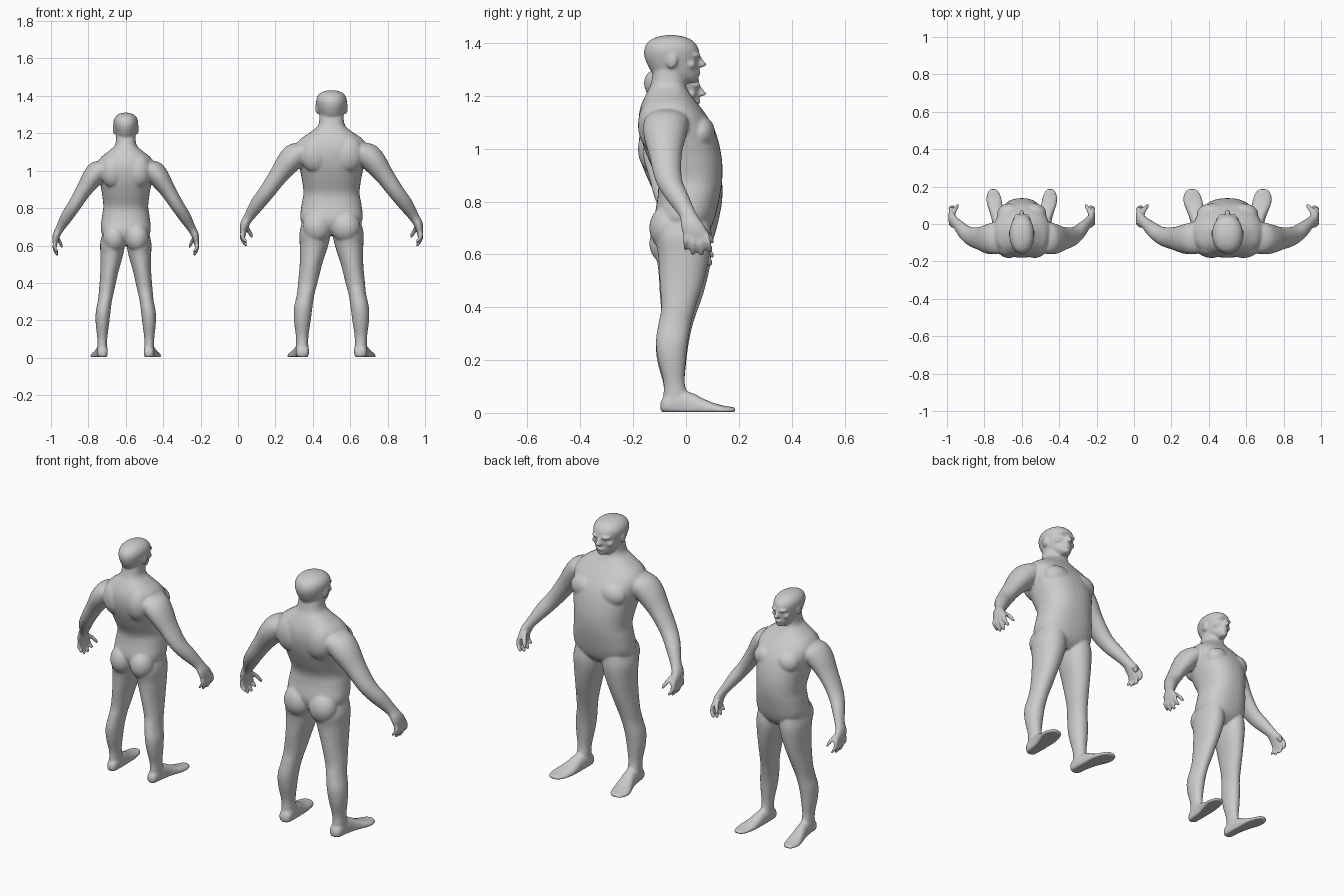
import bpy, bmesh, math
from mathutils import Vector, Matrix

X, Y, Z = Vector((1, 0, 0)), Vector((0, 1, 0)), Vector((0, 0, 1))
bm = bmesh.new()


def catmull(rows, steps=4):
    out = []
    for i in range(len(rows) - 1):
        p0, p1, p2 = rows[max(i - 1, 0)], rows[i], rows[i + 1]
        p3 = rows[min(i + 2, len(rows) - 1)]
        for s in range(steps):
            t = s / steps
            out.append([0.5 * (2 * b + (c - a) * t + (2 * a - 5 * b + 4 * c - d) * t * t
                               + (3 * b - a - 3 * c + d) * t ** 3)
                        for a, b, c, d in zip(p0, p1, p2, p3)])
    return out + [list(rows[-1])]


def loft(rows, u=X, v=Y, n=28, power=2.0, sides=(1,), floor=None):
    """Closed skin through rings (x, y, z, radius_u, radius_v), mirrored per side."""
    for sx in sides:
        loops = []
        for x, y, z, ru, rv in catmull(rows):
            ring = []
            for k in range(n):
                c, s = math.cos(k * math.tau / n), math.sin(k * math.tau / n)
                c = math.copysign(abs(c) ** (2 / power), c)
                s = math.copysign(abs(s) ** (2 / power), s)
                p = Vector((x, y, z)) + u * max(ru, .001) * c + v * max(rv, .001) * s
                p.x *= sx
                if floor is not None:
                    p.z = max(p.z, floor)
                ring.append(bm.verts.new(p))
            loops.append(ring)
        for a, b in zip(loops, loops[1:]):
            for k in range(n):
                bm.faces.new((a[k], a[(k + 1) % n], b[(k + 1) % n], b[k]))
        bm.faces.new(loops[0])
        bm.faces.new(loops[-1])


def span(z, back, front, rx, x=0):
    return (x, (back + front) / 2, z, rx, (front - back) / 2)


def blob(loc, size, sides=(1, -1), rot=0):
    for sx in sides:
        m = (Matrix.Translation((loc[0] * sx, loc[1], loc[2])) @ Matrix.Rotation(rot * sx, 4, 'Z')
             @ Matrix.Diagonal((*size, 1)))
        bmesh.ops.create_uvsphere(bm, u_segments=24, v_segments=16, radius=1, matrix=m)


BOTH = (1, -1)

# torso and neck
loft([span(.655, -.07, .05, .05), span(.69, -.10, .088, .13), span(.74, -.118, .11, .166),
      span(.82, -.107, .128, .16), span(.88, -.108, .137, .15), span(.95, -.138, .137, .158),
      span(1.02, -.165, .125, .172), span(1.08, -.178, .105, .185), span(1.13, -.178, .075, .19),
      span(1.17, -.168, .045, .165), span(1.205, -.152, .018, .115), span(1.24, -.135, 0, .073),
      span(1.29, -.125, 0, .064), span(1.33, -.12, 0, .06)], power=2.35, n=40)
# shoulder blades, chest, buttocks
blob((.085, -.12, 1.09), (.085, .062, .10))
blob((.08, .055, 1.06), (.085, .055, .065))
blob((.076, -.07, .70), (.078, .069, .085))

# head
loft([span(1.248, -.05, .03, .022), span(1.262, -.09, .044, .043), span(1.285, -.125, .047, .06),
      span(1.315, -.145, .047, .07), span(1.35, -.158, .05, .079), span(1.38, -.157, .047, .082),
      span(1.405, -.143, .03, .071), span(1.422, -.113, .0, .048), span(1.43, -.075, -.04, .015)],
     power=2.1, n=32)
# nose, brow, lips, chin, cheeks, ears
loft([span(1.353, .03, .054, .008), span(1.335, .03, .066, .011), span(1.318, .03, .079, .016),
      span(1.309, .03, .066, .014)], n=12)
blob((.028, .034, 1.354), (.028, .022, .009), rot=-.35)
blob((0, .042, 1.287), (.024, .014, .011), (1,))
blob((0, .034, 1.262), (.02, .014, .013), (1,))
blob((.043, .018, 1.318), (.02, .02, .016))
blob((.077, -.055, 1.335), (.009, .022, .032), rot=-.25)

# legs
loft([span(.73, -.10, .09, .07, .085), span(.67, -.118, .097, .083, .088),
      span(.60, -.106, .09, .076, .094), span(.50, -.10, .068, .06, .11),
      span(.40, -.094, .036, .052, .127), span(.34, -.104, .02, .047, .138),
      span(.27, -.114, .008, .049, .151), span(.20, -.106, .0, .045, .156),
      span(.12, -.086, -.005, .034, .157), span(.07, -.085, .005, .033, .157),
      span(.02, -.088, .01, .034, .157)], sides=BOTH, power=2.1)
# feet
loft([(.155, -.097, .025, .015, .015), (.155, -.08, .03, .033, .034), (.157, -.03, .035, .036, .05),
      (.162, .02, .025, .038, .052), (.172, .07, .016, .046, .036), (.182, .11, .012, .052, .024),
      (.188, .15, .01, .047, .016), (.19, .178, .01, .032, .012), (.19, .188, .01, .014, .007)],
     u=X, v=Z, sides=BOTH, floor=.003, power=2.3)

# arms down to the palm
loft([(.12, -.07, 1.12, .055, .08), (.175, -.075, 1.095, .07, .086), (.225, -.08, 1.05, .066, .08),
      (.283, -.078, .975, .051, .062), (.347, -.066, .885, .043, .051), (.397, -.035, .82, .039, .045),
      (.445, .008, .748, .027, .034), (.466, .024, .71, .025, .044), (.474, .036, .675, .021, .047),
      (.474, .042, .648, .014, .04)], u=Vector((.8, 0, .6)), v=Y, sides=BOTH)
# fingers
for y0, y1, tip in ((.003, .0, .615), (.028, .026, .597), (.053, .058, .594), (.076, .09, .606)):
    mid = (.67 + tip) / 2
    loft([(.472, y0, .68, .014, .013), (.477, (y0 + y1) / 2, mid + .005, .0125, .0125),
          (.462, y1, tip + .012, .011, .011), (.455, y1, tip, .006, .006)], n=12, sides=BOTH)
# thumbs
loft([(.462, .045, .71, .017, .018), (.447, .075, .685, .014, .015), (.432, .093, .658, .012, .012),
      (.426, .1, .64, .006, .006)], n=12, sides=BOTH)

bmesh.ops.recalc_face_normals(bm, faces=bm.faces)
mesh = bpy.data.meshes.new("standing_figure")
bm.to_mesh(mesh)
bm.free()

# two figures share one body, the second slimmer and shorter
for name, x, scale in (("large_figure", .5, (1, 1, 1)), ("small_figure", -.6, (.8, 1, .916))):
    ob = bpy.data.objects.new(name, mesh)
    bpy.context.collection.objects.link(ob)
    ob.location.x = x
    ob.scale = scale
    rm = ob.modifiers.new("merge", 'REMESH')
    rm.mode = 'VOXEL'
    rm.voxel_size = .0065
    rm.use_smooth_shade = True
    sm = ob.modifiers.new("soften", 'SMOOTH')
    sm.factor = .5
    sm.iterations = 5
